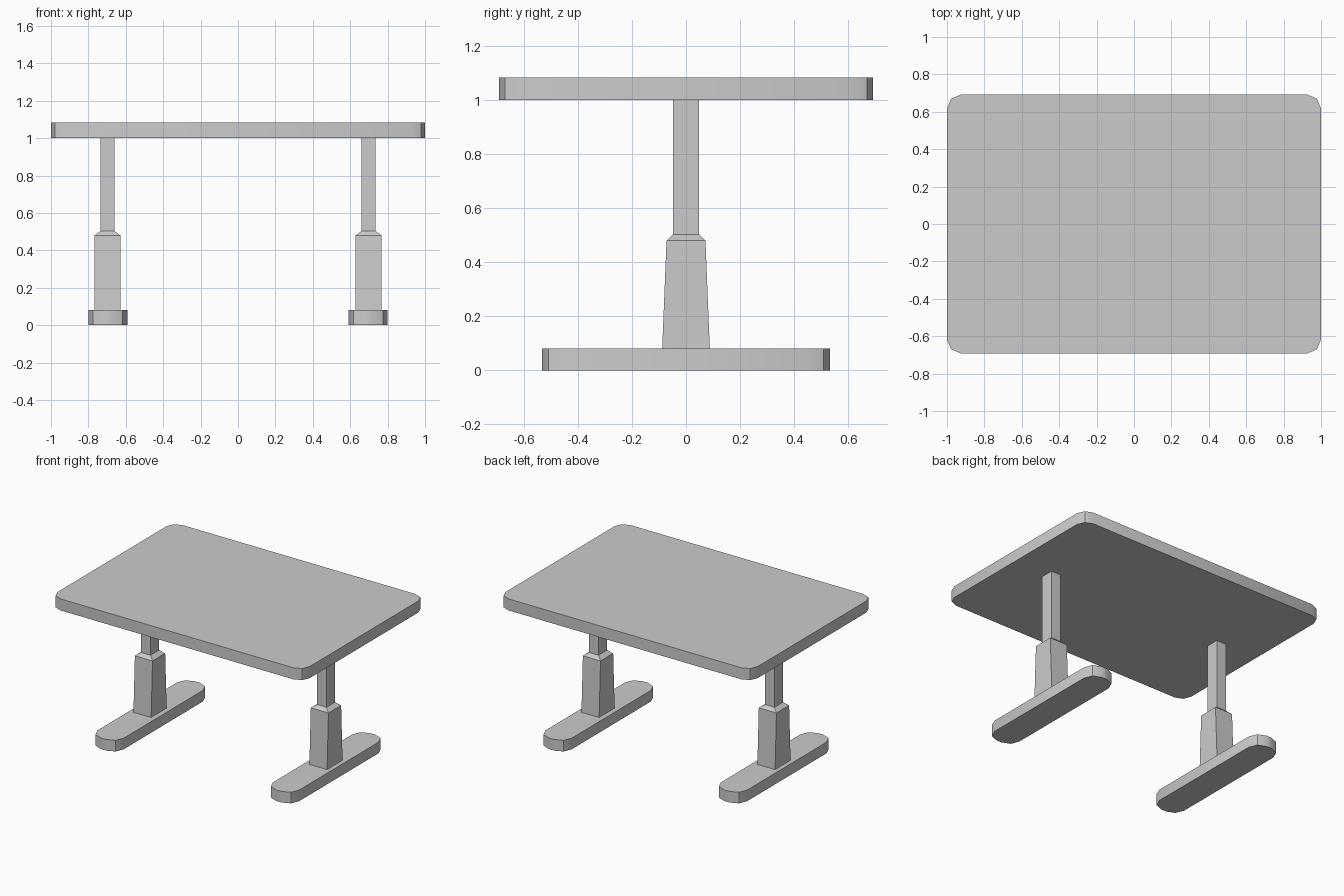
import bpy, math

if "Cube" in bpy.data.objects:
    bpy.data.objects.remove(bpy.data.objects["Cube"])


def make_object(name, verts, faces):
    mesh = bpy.data.meshes.new(name)
    mesh.from_pydata(verts, [], faces)
    mesh.update()
    obj = bpy.data.objects.new(name, mesh)
    bpy.context.collection.objects.link(obj)
    return obj


def loft(name, rings):
    """Skin a stack of equal-length rings and cap both ends."""
    n = len(rings[0])
    verts = [p for ring in rings for p in ring]
    faces = [tuple(range(n - 1, -1, -1)), tuple(range(len(verts) - n, len(verts)))]
    for k in range(len(rings) - 1):
        for i in range(n):
            j = (i + 1) % n
            faces.append((k * n + i, k * n + j, (k + 1) * n + j, (k + 1) * n + i))
    return make_object(name, verts, faces)


def rounded_slab(name, cx, hx, hy, r, z0, z1):
    """Slab with two-segment rounded vertical corners."""
    outline = []
    for q, (sx, sy) in enumerate([(1, 1), (-1, 1), (-1, -1), (1, -1)]):
        for s in range(3):
            a = math.radians(90 * q + 45 * s)
            outline.append((cx + sx * (hx - r) + r * math.cos(a),
                            sy * (hy - r) + r * math.sin(a)))
    obj = loft(name, [[(x, y, z) for x, y in outline] for z in (z0, z1)])
    bpy.ops.object.select_all(action='DESELECT')
    obj.select_set(True)
    bpy.context.view_layer.objects.active = obj
    bpy.ops.object.shade_smooth_by_angle(angle=math.radians(30))
    return obj


def square_column(name, cx, sections):
    """Rectangular column from (half x, half y, z) sections."""
    return loft(name, [[(cx + sx * hx, sy * hy, z)
                        for sx, sy in ((1, 1), (-1, 1), (-1, -1), (1, -1))]
                       for hx, hy, z in sections])


# Table top
rounded_slab("table_top", 0, 1.0, 0.692, 0.075, 1.0, 1.083)

# Two legs: foot, tapered lower column, slim upper post
for side, sign in (("left", -1), ("right", 1)):
    x = sign * 0.698
    rounded_slab(side + "_foot", sign * 0.696, 0.104, 0.532, 0.083, 0, 0.08)
    square_column(side + "_lower_column", x,
                  [(0.07, 0.088, 0.08), (0.07, 0.072, 0.48), (0.038, 0.048, 0.503)])
    square_column(side + "_upper_post", x,
                  [(0.038, 0.048, 0.503), (0.038, 0.048, 1.0)])
